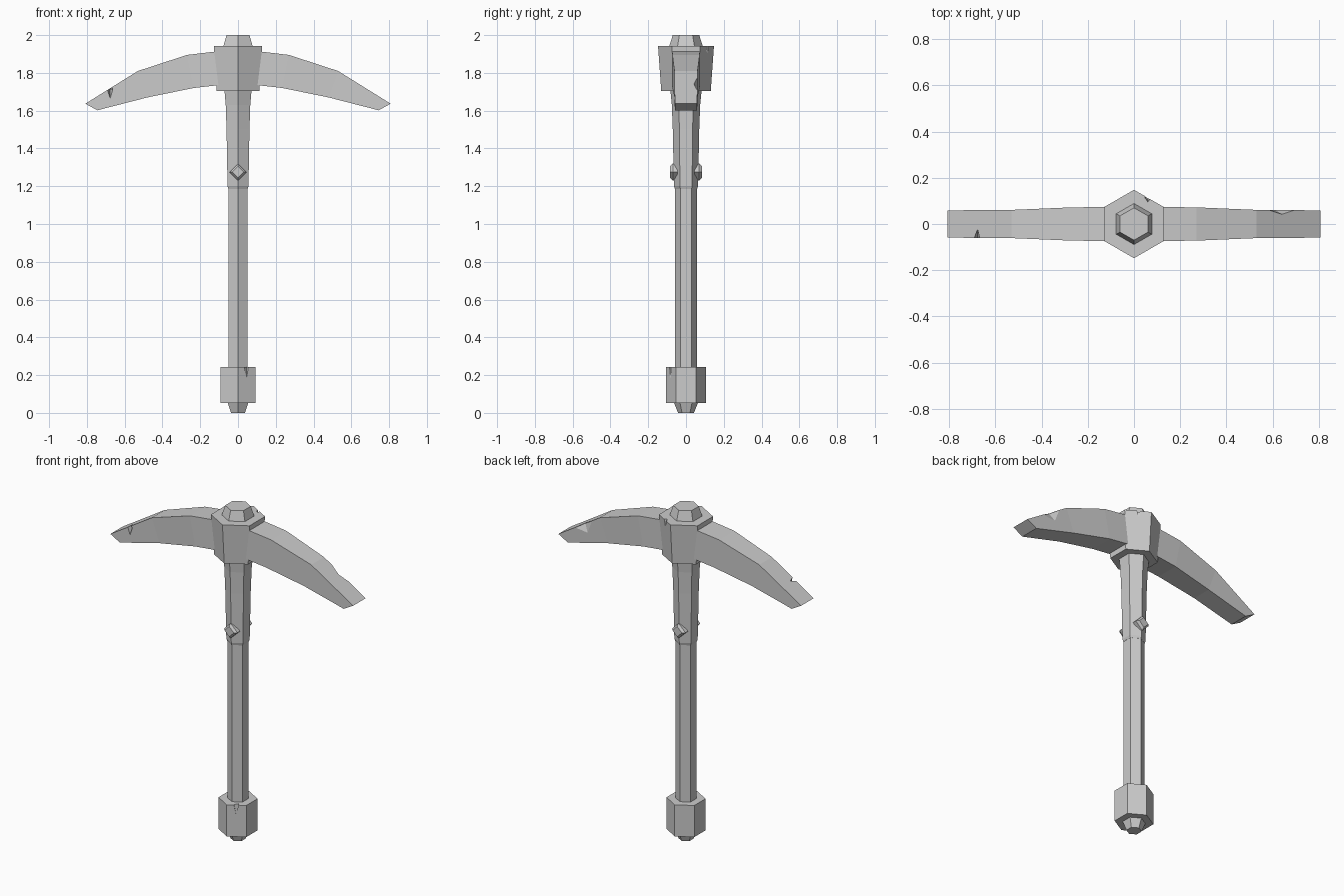
import bpy, bmesh, math
from mathutils import Matrix, Vector

cube = bpy.data.objects.get("Cube")
if cube:
    bpy.data.objects.remove(cube, do_unlink=True)

# One plain grey for the whole tool
grey = bpy.data.materials.new("plain_grey")
grey.use_nodes = True
colour = (0.6, 0.6, 0.6, 1)
grey.diffuse_color = colour
grey.node_tree.nodes["Principled BSDF"].inputs["Base Color"].default_value = colour


def finish(name, bm):
    bmesh.ops.recalc_face_normals(bm, faces=bm.faces)
    mesh = bpy.data.meshes.new(name)
    bm.to_mesh(mesh)
    bm.free()
    mesh.materials.append(grey)
    obj = bpy.data.objects.new(name, mesh)
    bpy.context.collection.objects.link(obj)
    return obj


def loft(name, rings):
    """Skin a list of equal-length point rings and cap both ends."""
    bm = bmesh.new()
    rows = [[bm.verts.new(p) for p in ring] for ring in rings]
    n = len(rows[0])
    for a, b in zip(rows, rows[1:]):
        for i in range(n):
            j = (i + 1) % n
            bm.faces.new((a[i], a[j], b[j], b[i]))
    bm.faces.new(rows[0])
    bm.faces.new(rows[-1])
    return finish(name, bm)


def hex_part(name, profile):
    """Six-sided turned part, corners to front and back; profile is (radius, z)."""
    corners = [math.radians(90 + 60 * i) for i in range(6)]
    return loft(name, [[(r * math.cos(a), r * math.sin(a), z) for a in corners]
                       for r, z in profile])


def chip(target, loc, size, tilt=0):
    """Cut a small diamond-shaped nick out of a part."""
    bm = bmesh.new()
    bmesh.ops.create_uvsphere(bm, u_segments=4, v_segments=2, radius=1)
    bm.transform(Matrix.Translation(loc) @ Matrix.Rotation(tilt, 4, 'Y')
                 @ Matrix.Diagonal(Vector((*size, 1))))
    cutter = finish("chip_cutter", bm)
    cutter.hide_render = True
    mod = target.modifiers.new("chip", 'BOOLEAN')
    mod.operation = 'DIFFERENCE'
    mod.solver = 'EXACT'
    mod.object = cutter
    bpy.context.view_layer.objects.active = target
    bpy.ops.object.modifier_apply(modifier=mod.name)
    bpy.data.objects.remove(cutter, do_unlink=True)


# Shaft and grip
hex_part("handle", [(0.058, 0.2), (0.058, 1.22)])
hex_part("upper_sleeve", [(0.059, 1.185), (0.064, 1.2), (0.07, 1.5),
                          (0.075, 1.63), (0.084, 1.72)])
pommel = hex_part("pommel", [(0.107, 0.052), (0.107, 0.242)])
hex_part("pommel_tip", [(0.042, 0), (0.066, 0.06)])

# Head block and cap
head = hex_part("head_block", [(0.131, 1.703), (0.148, 1.942)])
hex_part("head_cap", [(0.092, 1.93), (0.088, 1.945), (0.07, 2.0)])

# Curved blades: upper x, z, lower x, z, half width
stations = [(0.06, 1.92, 0.06, 1.74, 0.074), (0.27, 1.895, 0.235, 1.72, 0.072),
            (0.53, 1.81, 0.48, 1.67, 0.061), (0.808, 1.637, 0.745, 1.602, 0.059)]
blades = {}
for side, s in (("left", 1), ("right", -1)):
    blades[side] = loft(side + "_blade", [
        [(s * xt, w, zt), (s * xt, -w, zt), (s * xb, -w, zb), (s * xb, w, zb)]
        for xt, zt, xb, zb, w in stations])

# Diamond studs on the front and back of the sleeve
for side, s in (("front", -1), ("back", 1)):
    loft(side + "_stud", [
        [(r, s * y, 1.275), (0, s * y, 1.275 + r), (-r, s * y, 1.275), (0, s * y, 1.275 - r)]
        for r, y in ((0.045, 0.045), (0.045, 0.07), (0.031, 0.084))])

# Worn nicks
chip(blades["right"], (-0.677, -0.06, 1.71), (0.014, 0.045, 0.045))
chip(blades["left"], (0.64, 0.064, 1.74), (0.08, 0.022, 0.06), math.radians(32))
chip(pommel, (0.045, -0.082, 0.242), (0.014, 0.025, 0.06))
chip(head, (0.06, 0.115, 1.942), (0.014, 0.02, 0.05))
